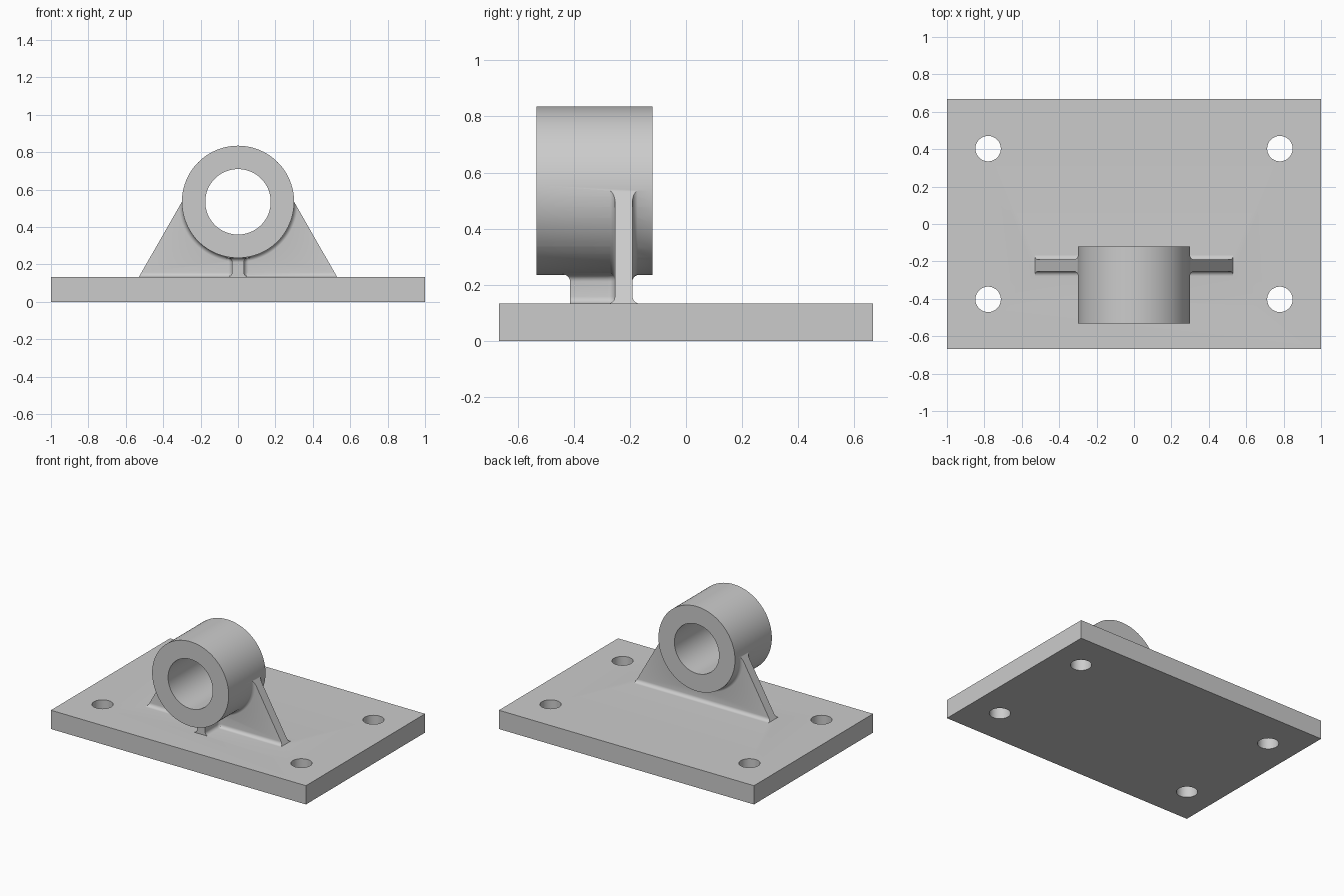
import bpy, bmesh, math

if "Cube" in bpy.data.objects:
    bpy.data.objects.remove(bpy.data.objects["Cube"])

TOP, AXIS_Z, WEB_Y, HALF, R = 0.133, 0.535, -0.222, 0.0315, 0.025
ARC = [i * math.pi / 12 for i in range(7)]


def loft(name, rings, closed=False):
    """Skin a list of equal-length point loops, capping the ends unless closed."""
    bm = bmesh.new()
    vs = [[bm.verts.new(p) for p in ring] for ring in rings]
    n = len(vs[0])
    pairs = list(zip(vs, vs[1:])) + ([(vs[-1], vs[0])] if closed else [])
    for a, b in pairs:
        for i in range(n):
            j = (i + 1) % n
            bm.faces.new((a[i], a[j], b[j], b[i]))
    if not closed:
        bm.faces.new(vs[0])
        bm.faces.new(vs[-1])
    bmesh.ops.recalc_face_normals(bm, faces=bm.faces)
    mesh = bpy.data.meshes.new(name)
    bm.to_mesh(mesh)
    bm.free()
    ob = bpy.data.objects.new(name, mesh)
    bpy.context.collection.objects.link(ob)
    return ob


def boolean(target, tool, operation):
    mod = target.modifiers.new(operation.lower(), 'BOOLEAN')
    mod.object, mod.operation, mod.solver = tool, operation, 'EXACT'
    bpy.context.view_layer.objects.active = target
    bpy.ops.object.modifier_apply(modifier=mod.name)
    bpy.data.objects.remove(tool)


def circle(r, n):
    return [(r * math.cos(2 * math.pi * i / n), r * math.sin(2 * math.pi * i / n)) for i in range(n)]


def y_cylinder(name, r, y0, y1):
    return loft(name, [[(x, y, AXIS_Z + z) for x, z in circle(r, 96)] for y in (y0, y1)])


def flare(d):
    """Extra width of a fillet at distance d from the surface it meets."""
    d = min(max(d, 0), R)
    return R - math.sqrt(R * R - (R - d) ** 2)


# Base plate
bracket = loft("bearing_bracket", [[(-1, -.667, z), (1, -.667, z), (1, .667, z), (-1, .667, z)]
                                   for z in (0, TOP)])

# Web: section widened by a fillet where it meets the plate
steps = [R * (1 - math.cos(a)) for a in ARC]
side = [(HALF + R, 0.1)] + [(HALF + flare(d), TOP + d) for d in steps] + [(HALF, 0.58)]
section = side + [(-w, z) for w, z in reversed(side)]
web = loft("web", [[(x, WEB_Y + w, z) for w, z in section] for x in (-.6, .6)])

# Fillet ring between web and bearing tube
half = [(0.27, HALF + R)] + [(0.299 + d, HALF - .0003 + flare(d)) for d in steps] + [(0.328, 0.02)]
ring = half + [(r, -w) for r, w in reversed(half)]
fillet = loft("web_fillet", [[(r * c, WEB_Y + w, AXIS_Z + r * s) for r, w in ring]
                             for c, s in circle(1, 96)], closed=True)
boolean(web, fillet, 'UNION')

# Trim web to its sloping sides
trim = loft("web_trim", [[(-.55, y, .098), (.55, y, .098), (.263, y, .6), (-.263, y, .6)]
                         for y in (-.4, 0)])
boolean(web, trim, 'INTERSECT')

# Front rib: filleted at plate, tube and web
tube_bottom = AXIS_Z - 0.3
levels = [0.1] + [TOP + d for d in steps] + [tube_bottom + .001 - d for d in reversed(steps)] + [0.27]
slices = []
for z in levels:
    w = HALF + max(flare(z - TOP), flare(tube_bottom + .001 - z))
    front = -0.413 - flare(tube_bottom + .001 - z)
    back = WEB_Y - HALF
    edge = [(w, front)] + [(w + flare(d), back - d) for d in reversed(steps)] + [(w + R, WEB_Y + .005)]
    slices.append([(x, y, z) for x, y in edge] + [(-x, y, z) for x, y in reversed(edge)])
rib = loft("front_rib", slices)

# Join everything with the bearing tube
boolean(bracket, web, 'UNION')
boolean(bracket, rib, 'UNION')
boolean(bracket, y_cylinder("bearing_tube", 0.3, -0.533, -0.12), 'UNION')

# Bore and four bolt holes
boolean(bracket, y_cylinder("bore", 0.175, -0.8, 0.2), 'DIFFERENCE')
for sx in (-1, 1):
    for sy in (-1, 1):
        hole = loft("bolt_hole", [[(sx * .78 + x, sy * .403 + y, z) for x, y in circle(.068, 48)]
                                  for z in (-.1, .3)])
        boolean(bracket, hole, 'DIFFERENCE')

bpy.ops.object.select_all(action='DESELECT')
bracket.select_set(True)
bpy.context.view_layer.objects.active = bracket
bpy.ops.object.shade_smooth_by_angle(angle=math.radians(30))
